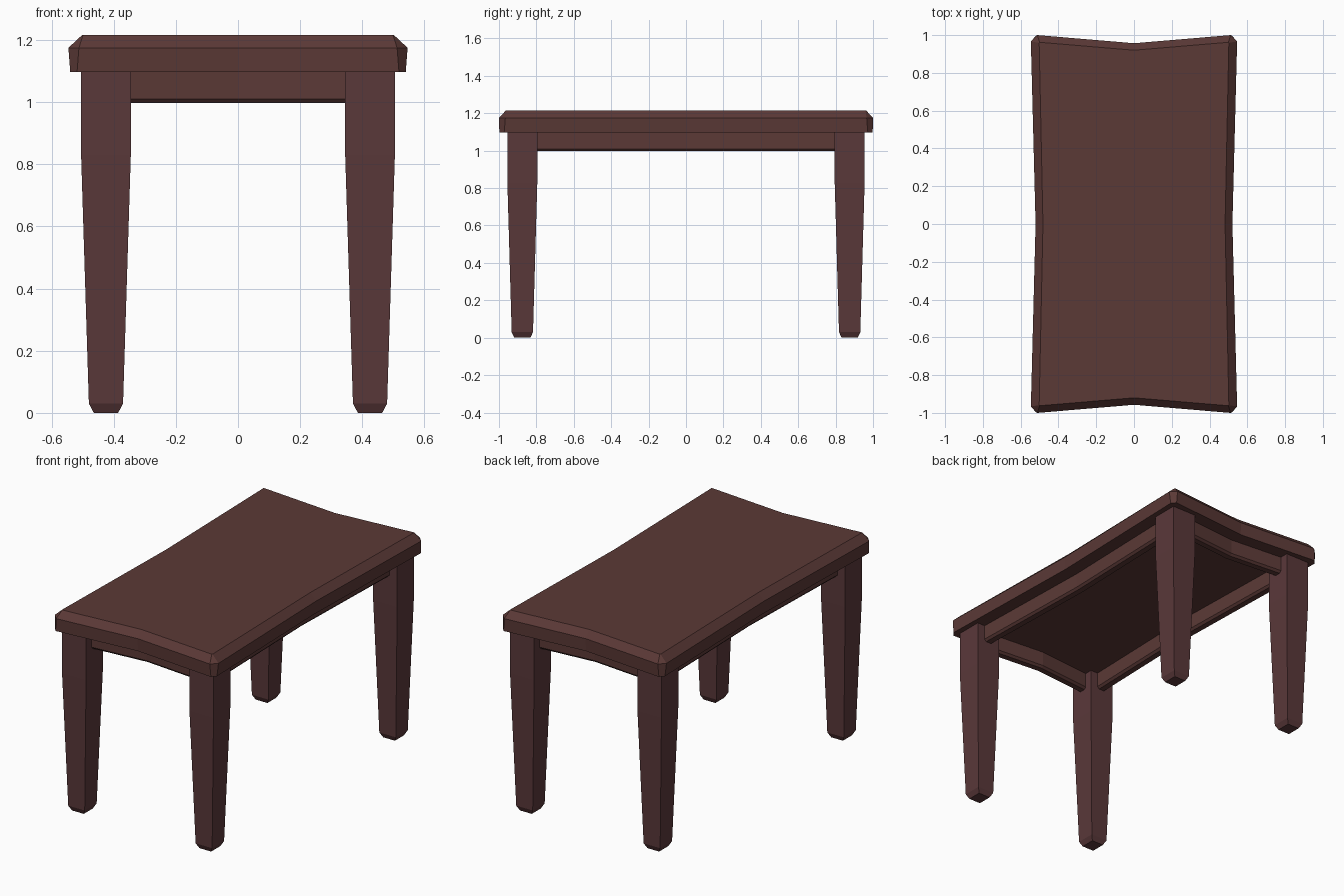
import bpy, bmesh

if "Cube" in bpy.data.objects:
    bpy.data.objects.remove(bpy.data.objects["Cube"])


def material(name, rgb):
    m = bpy.data.materials.new(name)
    m.diffuse_color = (*rgb, 1)
    m.use_nodes = True
    m.node_tree.nodes["Principled BSDF"].inputs["Base Color"].default_value = m.diffuse_color
    return m


TOP_WOOD = material("brown wood", (0.105, 0.041, 0.037))
LEG_WOOD = material("red brown wood", (0.102, 0.040, 0.042))


def loft(name, rings, mat):
    """Skin a stack of equal-length closed rings and cap both ends."""
    bm = bmesh.new()
    vs = [[bm.verts.new(p) for p in ring] for ring in rings]
    n = len(vs[0])
    for a, b in zip(vs, vs[1:]):
        for i in range(n):
            j = (i + 1) % n
            bm.faces.new((a[i], a[j], b[j], b[i]))
    bm.faces.new(vs[0][::-1])
    bm.faces.new(vs[-1])
    bmesh.ops.remove_doubles(bm, verts=bm.verts, dist=0.0005)
    bmesh.ops.recalc_face_normals(bm, faces=bm.faces)
    caps = [f for f in bm.faces if len(f.verts) > 4]
    bmesh.ops.triangulate(bm, faces=caps)
    me = bpy.data.meshes.new(name)
    bm.to_mesh(me)
    bm.free()
    me.materials.append(mat)
    ob = bpy.data.objects.new(name, me)
    bpy.context.collection.objects.link(ob)
    return ob


# Table top: edges dip inward at the middle, corners clipped, rim chamfered
def outline(z, cx, cy, mx, my, dx, dy):
    q = [(mx, 0), (cx, cy - dy), (cx - dx, cy), (0, my)]
    pts = q + [(-x, y) for x, y in q[2:0:-1]] + [(-mx, 0)]
    pts += [(-x, -y) for x, y in q[1:]] + [(x, -y) for x, y in q[2:0:-1]]
    return [(x, y, z) for x, y in pts]


loft("table_top", [
    outline(1.098, 0.540, 0.998, 0.515, 0.953, 0.022, 0.026),
    outline(1.175, 0.546, 1.000, 0.521, 0.957, 0.034, 0.034),
    outline(1.216, 0.502, 0.962, 0.482, 0.920, 0.003, 0.003),
], TOP_WOOD)

# Legs: straight block, long taper, chamfered foot
LX, LY = 0.425, 0.875
SECTIONS = [(0.0, 0.039, 0.043), (0.03, 0.055, 0.057),
            (0.83, 0.080, 0.080), (1.099, 0.080, 0.080)]
for sy, end in ((-1, "front"), (1, "back")):
    for sx, side in ((-1, "left"), (1, "right")):
        loft(f"{end}_{side}_leg", [
            [(sx * LX + a * hx, sy * LY + b * hy, z)
             for a, b in ((-1, -1), (1, -1), (1, 1), (-1, 1))]
            for z, hx, hy in SECTIONS], LEG_WOOD)

# Aprons: rail profile (offset, height) with bevelled lower edges,
# swept leg to leg and bent inward at the middle
PROFILE = [(-0.030, 1.099), (-0.030, 1.010), (-0.018, 0.997),
           (0.018, 0.997), (0.030, 1.010), (0.030, 1.099)]
for s, end, side in ((-1, "front", "left"), (1, "back", "right")):
    loft(f"{end}_apron", [
        [(x, s * (y + o), z) for o, z in PROFILE]
        for x, y in ((-0.36, 0.874), (0, 0.842), (0.36, 0.874))], TOP_WOOD)
    loft(f"{side}_apron", [
        [(s * (x + o), y, z) for o, z in PROFILE]
        for y, x in ((-0.81, 0.424), (0, 0.402), (0.81, 0.424))], TOP_WOOD)
